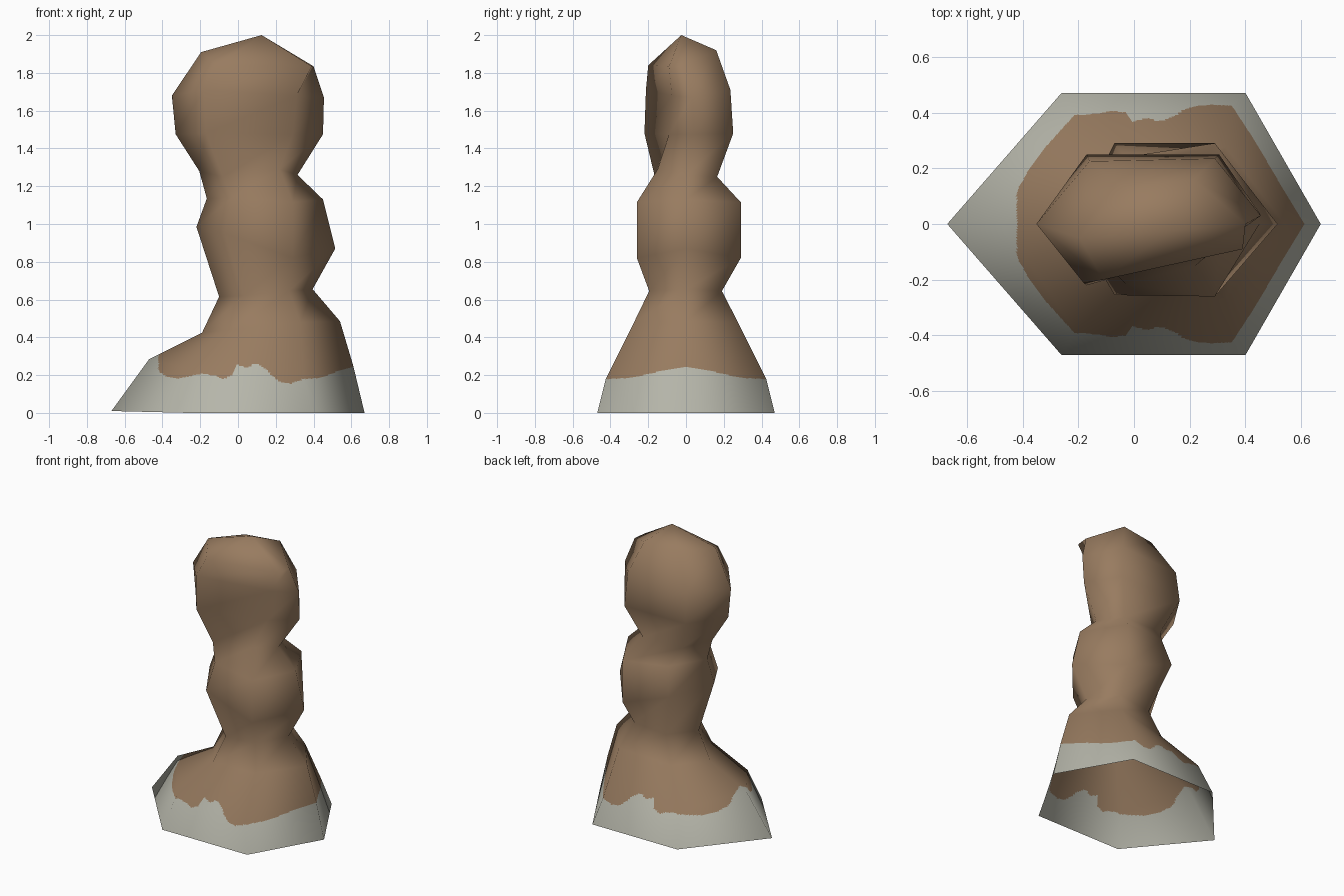
import bpy, bmesh
from mathutils import Vector


def material(name, rgb):
    m = bpy.data.materials.new(name)
    m.diffuse_color = (*rgb, 1)
    return m


brown = material("brown_rock", (0.315, 0.200, 0.117))
grey = material("grey_sand", (0.465, 0.465, 0.400))

# Six-sided rings, bottom to top:
# left x, left z, right x, right z, corner x min, corner x max, front y, back y, corner z
RINGS = [
    (-0.67, 0.01, 0.67, 0.00, -0.26, 0.40, -0.47, 0.47, 0.00),
    (-0.47, 0.285, 0.61, 0.25, -0.21, 0.35, -0.425, 0.425, 0.18),
    (-0.19, 0.425, 0.54, 0.485, -0.04, 0.33, -0.275, 0.275, 0.48),
    (-0.10, 0.615, 0.395, 0.655, 0.03, 0.27, -0.195, 0.19, 0.645),
    (-0.22, 0.985, 0.515, 0.87, -0.07, 0.29, -0.26, 0.29, 0.82),
    (-0.165, 1.135, 0.45, 1.13, -0.03, 0.29, -0.26, 0.29, 1.115),
    (-0.205, 1.28, 0.315, 1.26, -0.08, 0.22, -0.165, 0.165, 1.25),
    (-0.33, 1.475, 0.45, 1.475, -0.17, 0.305, -0.22, 0.25, 1.48),
    (-0.35, 1.68, 0.455, 1.67, -0.18, 0.29, -0.212, 0.235, 1.71),
    (-0.195, 1.91, 0.40, 1.835, -0.11, 0.215, -0.20, 0.16, 1.92),
]
# Points moved off the regular rings: (ring, corner) -> position
# corners: 0 left, 1 front left, 2 front right, 3 right, 4 back right, 5 back left
SHIFTED = {
    # pinched left side of the foot and waist
    (1, 1): (-0.21, -0.385, 0.22), (1, 5): (-0.21, 0.385, 0.22),
    (2, 1): (-0.04, -0.225, 0.44), (2, 5): (-0.04, 0.225, 0.44),
    (3, 1): (0.03, -0.18, 0.62), (3, 5): (0.03, 0.18, 0.62),
    (4, 1): (-0.07, -0.255, 0.95), (4, 5): (-0.07, 0.29, 0.95),
    (5, 1): (-0.03, -0.215, 1.14), (5, 5): (-0.03, 0.24, 1.14),
    # hollowed front right of the head
    (6, 2): (0.22, -0.15, 1.29),
    (7, 2): (0.29, -0.09, 1.475), (7, 3): (0.45, 0.04, 1.475),
    (8, 2): (0.31, -0.075, 1.68), (8, 3): (0.455, 0.03, 1.67),
    (8, 5): (-0.16, 0.225, 1.69),
    # crown
    (9, 0): (-0.195, -0.05, 1.91), (9, 1): (-0.11, -0.20, 1.84),
    (9, 2): (0.39, -0.09, 1.835), (9, 3): (0.40, 0.0, 1.835),
    (9, 5): (-0.035, 0.13, 1.91),
}
# Height of the sand edge along x
SAND = [(-0.42, 0.22), (-0.38, 0.195), (-0.32, 0.18), (-0.20, 0.207), (-0.13, 0.20),
        (-0.08, 0.178), (-0.03, 0.20), (0.0, 0.255), (0.05, 0.24), (0.09, 0.262),
        (0.14, 0.24), (0.17, 0.205), (0.22, 0.165), (0.28, 0.155), (0.34, 0.178),
        (0.44, 0.185), (0.52, 0.218), (0.62, 0.25)]


def sand_height(x):
    if x < SAND[0][0]:
        return 1.0
    for (x0, z0), (x1, z1) in zip(SAND, SAND[1:]):
        if x <= x1:
            return z0 + (z1 - z0) * (x - x0) / (x1 - x0)
    return SAND[-1][1]


# Column: bridge the rings, close the top, leave the base open
bm = bmesh.new()
layer = bm.verts.layers.float_vector.new("soft")
rings = []
for i, (lx, lz, rx, rz, x0, x1, yf, yb, z) in enumerate(RINGS):
    pts = [(lx, 0, lz), (x0, yf, z), (x1, yf, z), (rx, 0, rz), (x1, yb, z), (x0, yb, z)]
    rings.append([bm.verts.new(SHIFTED.get((i, k), p)) for k, p in enumerate(pts)])
for i, (a, b) in enumerate(zip(rings, rings[1:])):
    for k in range(6):
        n = (k + 1) % 6
        f = bm.faces.new((a[k], a[n], b[n], b[k]))
        f.material_index = 1 if i < 2 else 0
tip = bm.verts.new((0.125, -0.025, 2.0))
for k in range(6):
    bm.faces.new((rings[-1][k], rings[-1][(k + 1) % 6], tip))
bm.normal_update()

# Keep the broad smooth shading while the foot is cut finely for the sand edge
for v in bm.verts:
    v[layer] = v.normal.copy()
seam_verts = set(rings[2])
seam = [e for e in bm.edges if e.verts[0] in seam_verts and e.verts[1] in seam_verts]
bmesh.ops.split_edges(bm, edges=seam)
foot_edges = list({e for f in bm.faces if f.material_index == 1 for e in f.edges})
bmesh.ops.subdivide_edges(bm, edges=foot_edges, cuts=39, use_grid_fill=True)
bm.normal_update()

for f in bm.faces:
    f.smooth = True
    c = f.calc_center_median()
    f.material_index = 1 if c.z < 0.5 and c.z < sand_height(c.x) else 0

normals = []
for v in bm.verts:
    n = Vector(v[layer])
    normals.append(n.normalized() if n.length > 0.01 else v.normal.copy())
mesh = bpy.data.meshes.new("rock_column")
bm.to_mesh(mesh)
bm.free()
mesh.materials.append(brown)
mesh.materials.append(grey)
mesh.normals_split_custom_set_from_vertices(normals)
column = bpy.data.objects.new("rock_column", mesh)
bpy.context.collection.objects.link(column)
